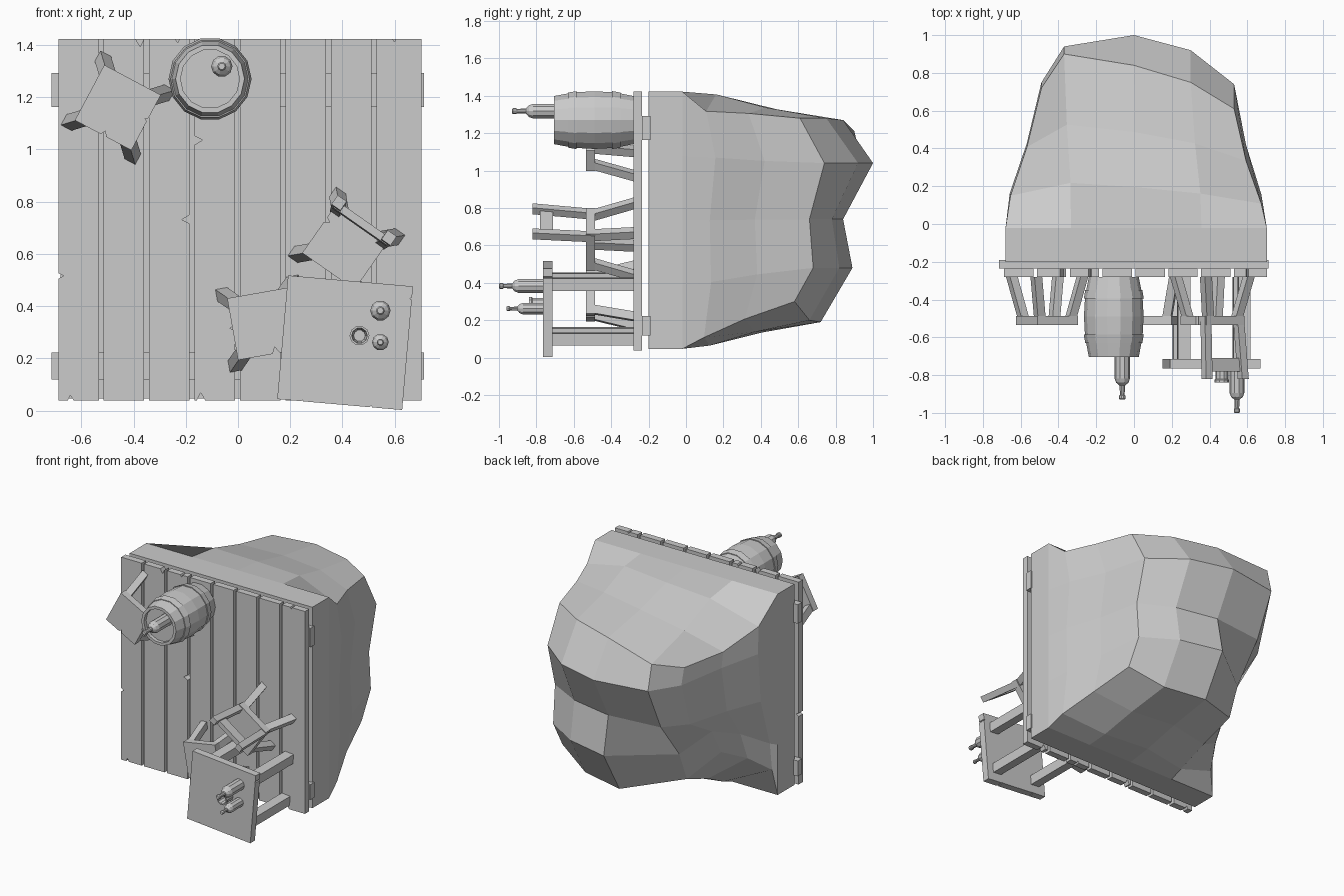
import bpy, bmesh, random
from math import radians, cos, sin, pi
from mathutils import Matrix, Vector

if "Cube" in bpy.data.objects:
    bpy.data.objects.remove(bpy.data.objects["Cube"])

random.seed(4)
FLOOR = 0.28  # height of plank surface along the -y "up" axis


def place(x, z, angle=0):
    """Local z becomes world -y, so furniture stands out from the upright floor."""
    return (Matrix.Translation((x, 0, z)) @ Matrix.Rotation(pi / 2, 4, 'X')
            @ Matrix.Rotation(radians(angle), 4, 'Z'))


def make(name, verts, faces, mat=Matrix()):
    bm = bmesh.new()
    vs = [bm.verts.new(mat @ Vector(v)) for v in verts]
    for f in faces:
        bm.faces.new([vs[i] for i in f])
    bmesh.ops.recalc_face_normals(bm, faces=bm.faces)
    me = bpy.data.meshes.new(name)
    bm.to_mesh(me)
    bm.free()
    ob = bpy.data.objects.new(name, me)
    bpy.context.collection.objects.link(ob)
    return ob


def board(name, w, d, h0, h1, mat, notches=()):
    """Flat board with chipped edges; notch = (edge, fraction, depth)."""
    c = [Vector(p) for p in ((-w/2, -d/2), (w/2, -d/2), (w/2, d/2), (-w/2, d/2))]
    pts = []
    for e in range(4):
        a, b = c[e], c[(e + 1) % 4]
        u = (b - a).normalized()
        inward = Vector((-u.y, u.x))
        pts.append(a)
        for edge, f, depth in sorted(notches):
            if edge == e:
                p = a.lerp(b, f)
                pts += [p - u * depth * .5, p + inward * depth, p + u * depth * .6]
    n = len(pts)
    verts = [(p.x, p.y, h) for h in (h0, h1) for p in pts]
    faces = [list(range(n)), list(range(n, 2 * n))]
    faces += [(i, (i + 1) % n, n + (i + 1) % n, n + i) for i in range(n)]
    return make(name, verts, faces, mat)


def beam(name, p, q, w, mat, d=None):
    d = d or w
    s = ((-1, -1), (1, -1), (1, 1), (-1, 1))
    verts = [(e[0] + a * w / 2, e[1] + b * d / 2, e[2]) for e in (p, q) for a, b in s]
    faces = [(0, 1, 2, 3), (4, 5, 6, 7)] + [(i, (i+1) % 4, 4 + (i+1) % 4, 4 + i) for i in range(4)]
    return make(name, verts, faces, mat)


def lathe(name, profile, n, mat, loop=False):
    verts, rows = [], []
    for r, h in profile:
        k = 1 if r == 0 else n
        rows.append([len(verts) + i % k for i in range(n)])
        verts += [(r * cos(2*pi*i/n), r * sin(2*pi*i/n), h) for i in range(k)]
    faces = []
    for a, b in zip(rows, rows[1:] + (rows[:1] if loop else [])):
        for i in range(n):
            j = (i + 1) % n
            f = list(dict.fromkeys((a[i], a[j], b[j], b[i])))
            if len(f) > 2:
                faces.append(f)
    return make(name, verts, faces, mat)


# Floor planks with chips, and two battens behind
chips = {0: [(3, .655, .02), (0, .3, .02)], 1: [(2, .1, .03)], 2: [(1, .5, .03), (2, .3, .015)],
         3: [(1, .2, .02), (3, .28, .03), (0, .15, .03)], 5: [(0, .6, .015)],
         7: [(0, .2, .03), (2, .6, .012)]}
for i in range(8):
    w = .173 if i == 7 else .155
    board("floor_plank", w, 1.385, .235, FLOOR, place(-.688 + .174 * i + w / 2, .731), chips.get(i, ()))
for z, h in ((1.228, .13), (.171, .105)):
    board("batten", 1.425, h, .19, .235, place(-.001, z))

# Rock: square front rim lofted to an uneven 5x5 back face
N = 5
xs = (-.49, -.37, 0, .3, .53)
zs = (.2, .48, .74, 1.04)
top = (1.15, 1.21, 1.27, 1.28, 1.28)
bottom = (.42, .28, .19, .2, .3)
depth = ((.32, .52, .72, .66, .58),
         (.42, .60, .89, .82, .68),
         (.66, .80, .84, .78, .66),
         (.75, .94, 1.0, .92, .74),
         (.72, .90, .84, .75, .61))
verts = []
for j in range(N):
    for i in range(N):
        z = top[i] if j == 4 else bottom[i] if j == 0 else zs[j]
        if j == 1 and i == 0:
            z = .6
        verts.append(Vector((xs[i], depth[j][i], z)))
faces = [(j*N+i, j*N+i+1, (j+1)*N+i+1, (j+1)*N+i) for j in range(N-1) for i in range(N-1)]
rim = [(i, 0) for i in range(4)] + [(4, j) for j in range(4)] + \
      [(4 - i, 4) for i in range(4)] + [(0, 4 - j) for j in range(4)]
prev = [j * N + i for i, j in rim]
# corner shifts in z: bottom left, bottom right, top left, top right
for s, t, shift in ((.66, .6, (.06, .01, -.1, -.025)), (.38, .12, (.12, .03, -.13, -.08)),
                    (.2, 0, (0,) * 4), (0, 0, (0,) * 4)):
    ring = []
    for i, j in rim:
        back = verts[j * N + i]
        base = Vector((-.68 + 1.383 * i / 4, -.2, .047 + 1.375 * j / 4))
        p = base.lerp(back, t)
        p.y = -.02 if s == .2 else -.2 + s * (back.y + .2)
        if i in (0, 4) and j in (0, 4):     # chamfer the corners
            p.z += shift[(j // 4) * 2 + i // 4]
        if t:
            p = p.lerp(Vector((0, p.y, .73)), random.uniform(-.005, .015))
        ring.append(len(verts))
        verts.append(p)
    n = len(ring)
    faces += [(prev[k], prev[(k+1) % n], ring[(k+1) % n], ring[k]) for k in range(n)]
    prev = ring
faces.append(prev)
make("rock", verts, faces)


# Stools and chair
def stool(x, z, angle, notches, back=False):
    m = place(x, z, angle)
    board("seat", .245, .24, .487, .535, m, notches)
    for sx in (-1, 1):
        for sy in (-1, 1):
            beam("stool_leg", (sx * .095, sy * .095, .487), (sx * .138, sy * .138, FLOOR), .046, m)
        if back:
            beam("back_post", (sx * .105, .09, .487), (sx * .117, .118, .82), .042, m)
    if back:
        beam("back_rail", (0, .10, .71), (0, .105, .78), .25, m, .03)


stool(-.46, 1.16, -28, [(0, .5, .02), (1, .55, .012)])
stool(.415, .632, -35, [(3, .35, .02)], back=True)
stool(.10, .333, 10, [(0, .6, .025)])

# Table
m = place(.41, .26, -5)
board("table_top", .48, .475, .715, .765, m, [(0, .75, .008), (1, .9, .008), (0, .2, .006)])
for sx in (-1, 1):
    for sy in (-1, 1):
        beam("table_leg", (sx * .16, sy * .147, .715), (sx * .16, sy * .147, FLOOR), .065, m)

# Barrel with recessed lid and hoops
m = place(-.107, 1.27)
lathe("barrel", [(0, FLOOR), (.132, FLOOR), (.152, .38), (.158, .49), (.152, .60), (.132, .705),
                 (.113, .705), (.113, .68), (0, .68)], 14, m)
for a, b, ra, rb in ((.35, .395, .151, .159), (.585, .63, .159, .151)):
    lathe("hoop", [(ra, a), (rb, b), (rb - .02, b), (ra - .02, a)], 14, m, True)


# Bottles and mug
def bottle(x, z, base, top, r):
    k = top - base
    lathe("bottle", [(0, base), (r, base), (r, base + k * .55), (r * .8, base + k * .64),
                     (r * .36, base + k * .7), (r * .3, base + k * .9), (r * .42, base + k * .91),
                     (r * .42, top - .006), (r * .3, top), (0, top)], 10, place(x, z))


bottle(-.062, 1.318, .68, .93, .041)
bottle(.545, .383, .765, 1.0, .039)
bottle(.545, .262, .765, .96, .032)
lathe("mug", [(0, .765), (.034, .765), (.034, .82), (.038, .825), (.038, .84), (.03, .84),
              (.022, .775), (0, .775)], 10, place(.465, .287))
